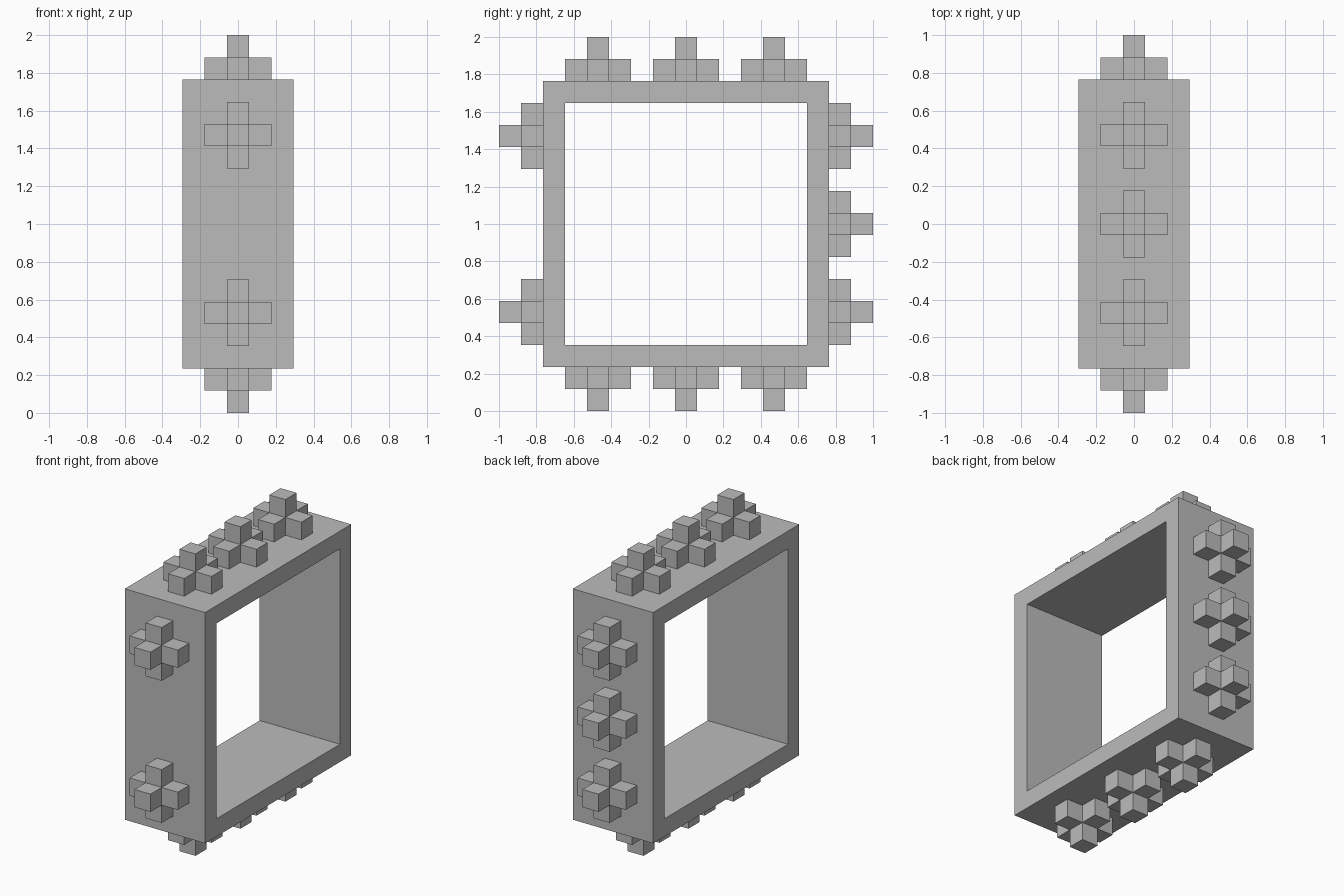
import bpy
import bmesh
from math import pi
from mathutils import Matrix, Vector

cube = bpy.data.objects.get("Cube")
if cube:
    bpy.data.objects.remove(cube, do_unlink=True)

U = 2 / 17                      # one block
CENTRE = Vector((0, 0, 1))
OUTER = 6.5 * U                 # half size of the frame
HALF_DEPTH = 2.5 * U
SPACING = 4 * U

grey = bpy.data.materials.new("plain grey")
grey.use_nodes = True
colour = (0.5, 0.5, 0.5, 1)
grey.diffuse_color = colour
grey.node_tree.nodes["Principled BSDF"].inputs["Base Color"].default_value = colour


def finish(bm, name):
    bmesh.ops.recalc_face_normals(bm, faces=bm.faces)
    mesh = bpy.data.meshes.new(name)
    bm.to_mesh(mesh)
    bm.free()
    mesh.materials.append(grey)
    return mesh


def add_object(name, mesh, matrix):
    obj = bpy.data.objects.new(name, mesh)
    obj.matrix_world = matrix
    bpy.context.collection.objects.link(obj)


def extrude(bm, faces, offset):
    result = bmesh.ops.extrude_face_region(bm, geom=faces)["geom"]
    verts = [g for g in result if isinstance(g, bmesh.types.BMVert)]
    bmesh.ops.translate(bm, verts=verts, vec=offset)
    return [g for g in result if isinstance(g, bmesh.types.BMFace)]


# Square frame: a ring of quads pushed along x
bm = bmesh.new()
corners = [(-1, -1), (1, -1), (1, 1), (-1, 1)]
rings = [[bm.verts.new((-HALF_DEPTH, y * r, z * r)) for y, z in corners]
         for r in (OUTER, OUTER - U)]
ring_faces = [bm.faces.new((rings[0][i], rings[0][(i + 1) % 4],
                            rings[1][(i + 1) % 4], rings[1][i]))
              for i in range(4)]
extrude(bm, ring_faces, Vector((2 * HALF_DEPTH, 0, 0)))
add_object("square_frame", finish(bm, "square_frame"), Matrix.Translation(CENTRE))

# Stud: a plus-shaped block with a raised middle
bm = bmesh.new()
for cx, cy in [(0, 0), (1, 0), (-1, 0), (0, 1), (0, -1)]:
    bm.faces.new([bm.verts.new(((cx + x / 2) * U, (cy + y / 2) * U, 0))
                  for x, y in corners])
bmesh.ops.remove_doubles(bm, verts=bm.verts, dist=U / 10)
top = extrude(bm, bm.faces[:], Vector((0, 0, U)))
middle = min(top, key=lambda f: f.calc_center_median().xy.length)
extrude(bm, [middle], Vector((0, 0, U)))
stud = finish(bm, "stud")

# Rows of studs on the four outer sides; the front has no middle stud
sides = {"top": (0, (-1, 0, 1)), "front": (pi / 2, (-1, 1)),
         "bottom": (pi, (-1, 0, 1)), "back": (-pi / 2, (-1, 0, 1))}
for side, (angle, places) in sides.items():
    turn = Matrix.Translation(CENTRE) @ Matrix.Rotation(angle, 4, "X")
    for number, place in enumerate(places, 1):
        add_object(f"{side}_stud_{number}", stud,
                   turn @ Matrix.Translation((0, place * SPACING, OUTER)))
